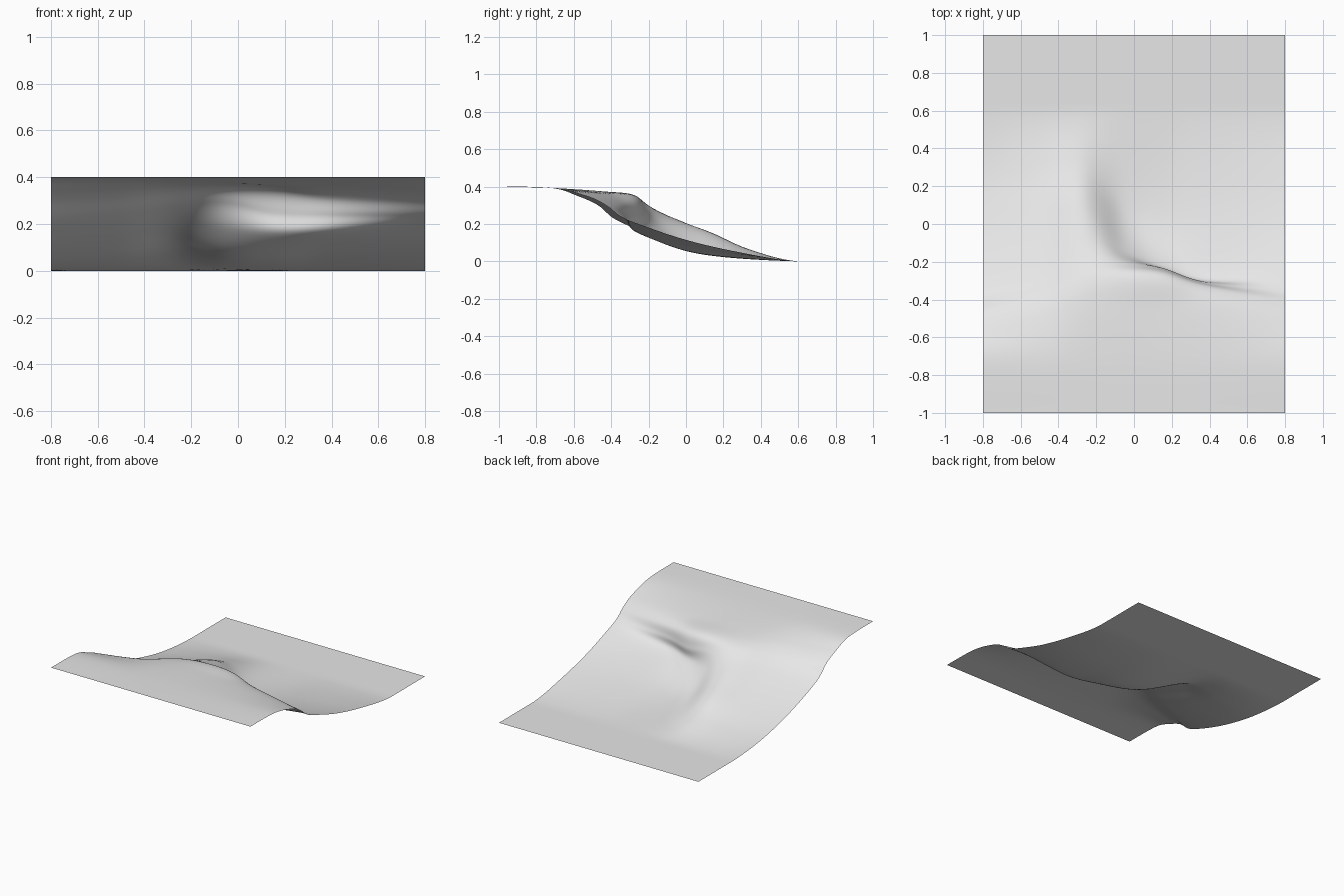
import bpy, bmesh

cube = bpy.data.objects.get("Cube")
if cube:
    bpy.data.objects.remove(cube, do_unlink=True)

# Slope profiles (y, z) across the hillside, from upper plateau to lower flat
PLATEAU = [(-1, .4), (-.72, .393)]
FLAT = [(.6, 0), (1, 0)]
PROFILES = {
    -.8: [(-.58, .35), (-.47, .3), (-.37, .22), (-.17, .14), (.05, .075), (.3, .025)],
    -.5: [(-.52, .355), (-.4, .315), (-.28, .25), (-.1, .18), (.1, .115), (.32, .05)],
    -.27: [(-.45, .37), (-.3, .34), (-.18, .28), (0, .205), (.14, .15), (.33, .065)],
    -.05: [(-.45, .375), (-.28, .355), (-.21, .29), (-.14, .18), (0, .08), (.2, .03)],
    .15: [(-.45, .37), (-.28, .345), (-.235, .25), (-.22, .16), (-.05, .07), (.2, .025)],
    .38: [(-.45, .36), (-.34, .315), (-.31, .24), (-.28, .165), (-.08, .1), (.2, .045)],
    .8: [(-.52, .345), (-.42, .295), (-.35, .24), (-.24, .195), (0, .115), (.28, .05)],
}
STEPS = 8


def smooth_path(points, steps):
    """Sample a spline that passes through every point, ends included."""
    padded = [points[0]] + points + [points[-1]]
    path = []
    for i in range(len(points) - 1):
        a, b, c, d = padded[i:i + 4]
        for s in range(steps):
            t = s / steps
            path.append(tuple(
                q + t / 2 * (r - p + t * (2 * p - 5 * q + 4 * r - w + t * (3 * (q - r) + w - p)))
                for p, q, r, w in zip(a, b, c, d)))
    path.append(tuple(points[-1]))
    return path


# Loft: smooth every profile, then smooth across matching points
profiles = [[(x, y, z) for y, z in smooth_path(PLATEAU + middle + FLAT, STEPS)]
            for x, middle in PROFILES.items()]
rows = [smooth_path(list(row), STEPS) for row in zip(*profiles)]

bm = bmesh.new()
grid = [[bm.verts.new((x, y, min(max(z, 0), .4))) for x, y, z in row] for row in rows]
for near, far in zip(grid, grid[1:]):
    for i in range(len(near) - 1):
        bm.faces.new((near[i], near[i + 1], far[i + 1], far[i]))

mesh = bpy.data.meshes.new("hillside")
bm.to_mesh(mesh)
bm.free()
hillside = bpy.data.objects.new("hillside", mesh)
bpy.context.collection.objects.link(hillside)

# Plain grey ground colour
grey = bpy.data.materials.new("light grey")
grey.use_nodes = True
colour = (.8, .8, .8, 1)
grey.diffuse_color = colour
grey.node_tree.nodes["Principled BSDF"].inputs["Base Color"].default_value = colour
mesh.materials.append(grey)

bpy.context.view_layer.objects.active = hillside
hillside.select_set(True)
bpy.ops.object.shade_smooth()
